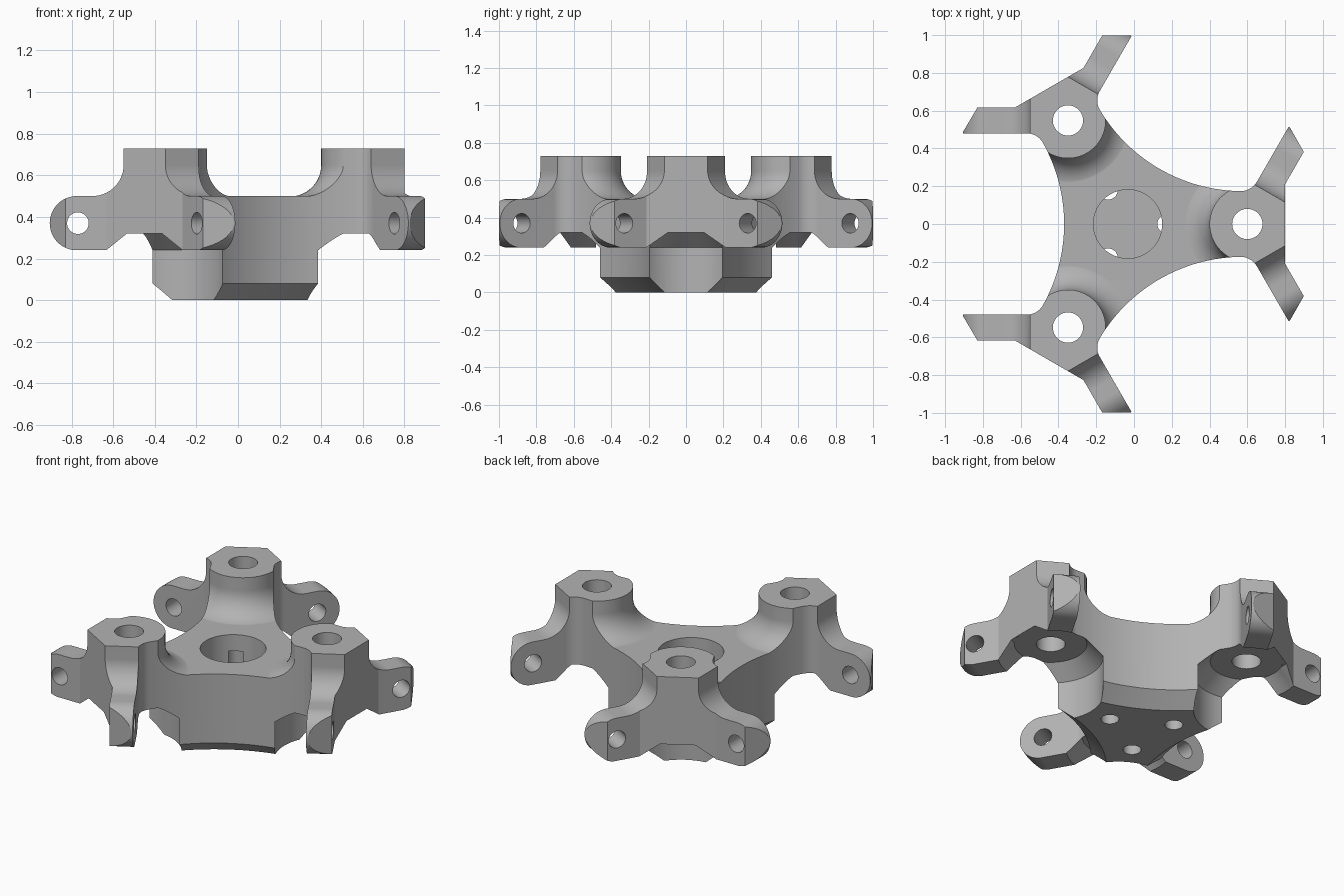
import bpy, bmesh
from math import sin, cos, pi, radians, sqrt, atan2
from mathutils import Matrix, Vector

cube = bpy.data.objects.get("Cube")
if cube:
    bpy.data.objects.remove(cube, do_unlink=True)

grey = bpy.data.materials.new("plain_grey")
grey.use_nodes = True
colour = (0.45, 0.45, 0.45, 1)
grey.diffuse_color = colour
grey.node_tree.nodes["Principled BSDF"].inputs["Base Color"].default_value = colour

BOSS = 0.633          # hub centre to boss axis
SIDE_R = 0.88         # radius of the hollow sides
SIDE_C = 0.337 + SIDE_R
ARM = 0.068           # half thickness of an arm


def loft(name, rings, matrix=Matrix()):
    """Closed solid through rings of equal length."""
    bm = bmesh.new()
    loops = [[bm.verts.new(matrix @ Vector(p)) for p in ring] for ring in rings]
    for low, high in zip(loops, loops[1:]):
        for i in range(len(low)):
            bm.faces.new((low[i - 1], low[i], high[i], high[i - 1]))
    bm.faces.new(loops[0])
    bm.faces.new(loops[-1])
    bmesh.ops.recalc_face_normals(bm, faces=bm.faces)
    mesh = bpy.data.meshes.new(name)
    bm.to_mesh(mesh)
    bm.free()
    mesh.materials.append(grey)
    obj = bpy.data.objects.new(name, mesh)
    bpy.context.collection.objects.link(obj)
    return obj


def prism(name, points, z0, z1, matrix=Matrix()):
    return loft(name, [[(x, y, z) for x, y in points] for z in (z0, z1)], matrix)


def side_prism(name, points, t0, t1, matrix):
    return loft(name, [[(u, t, z) for u, z in points] for t in (t0, t1)], matrix)


def arc(cx, cy, r, a0, a1, n):
    steps = [radians(a0 + (a1 - a0) * i / n) for i in range(n + 1)]
    return [(cx + r * cos(a), cy + r * sin(a)) for a in steps]


def lathe(name, profile, matrix=Matrix(), n=64):
    rings = [[(r * cos(2 * pi * i / n), r * sin(2 * pi * i / n), z)
              for i in range(n)] for r, z in profile]
    return loft(name, rings, matrix)


def combine(target, tool, operation):
    """Apply a boolean and discard the tool."""
    mod = target.modifiers.new("join", 'BOOLEAN')
    mod.object, mod.operation, mod.solver = tool, operation, 'EXACT'
    bpy.context.view_layer.objects.active = target
    bpy.ops.object.modifier_apply(modifier=mod.name)
    bpy.data.objects.remove(tool, do_unlink=True)


def cut(tool):
    combine(hub, tool, 'DIFFERENCE')


def turn(degrees):
    return Matrix.Rotation(radians(degrees), 4, 'Z')


centre = Matrix.Translation((-0.033, 0, 0))
spokes = [centre @ turn(a) for a in (0, 120, 240)]
bosses = [m @ Matrix.Translation((BOSS, 0, 0)) for m in spokes]
mirror = Matrix.Scale(-1, 4, (0, 1, 0))
arms = [b @ flip @ turn(60) for b in bosses for flip in (Matrix(), mirror)]

# Plan outline: one bay between two bosses, repeated three times
bn, bm_ = BOSS / 2, -BOSS * sqrt(3) / 2
fillet = 0.1
inner = bm_ + ARM
fm = inner + fillet
fn = SIDE_C - sqrt((SIDE_R - fillet) ** 2 - fm ** 2)
spread = atan2(-fm, SIDE_C - fn) * 180 / pi
half = [(bn + 0.282, bm_ - ARM), (bn + 0.48, bm_ - ARM), (bn + 0.56, inner)]
half += arc(fn, fm, fillet, -90, -180 + spread, 10)
hollow = arc(SIDE_C, 0, SIDE_R, 180 + spread, 180 - spread, 32)[1:-1]
bay = half + hollow + [(x, -y) for x, y in reversed(half)]
outline = []
for a in (60, 180, 300):
    outline += [(turn(a) @ Vector((x, y, 0))).to_2d() for x, y in bay]
hub = prism("hub_body", outline, 0, 0.73, centre)

# Height envelope: flat deck, flared boss columns, arm roots
wedge = [(-0.065, 0.0375), (0.285, 0.644), (0.6, 0.644),
         (0.6, -0.644), (0.285, -0.644), (-0.065, -0.0375)]
envelope = lathe("deck", [(1.4, -0.1), (1.4, 0.5)])
flare = [(0.352, 0.4)] + arc(0.352, 0.65, 0.152, 270, 180, 14) + [(0.2, 0.8)]
for b in bosses:
    combine(envelope, lathe("boss_flare", flare, b), 'UNION')
    combine(envelope, prism("arm_roots", wedge, 0.3, 0.82, b), 'UNION')
combine(hub, envelope, 'INTERSECT')

# Arms: swept top, rounded tip, sloped underside and cross hole
top_cut = [(0.2, 0.9)] + arc(0.35, 0.6505, 0.15, 180, 270, 14)
top_cut += arc(0.425, 0.37, 0.1305, 90, -90, 24) + [(0.425, 0.1), (0.8, 0.1), (0.8, 0.9)]
slope = [(0, 0.1), (0, 0.3195), (0.185, 0.3195), (0.29, 0.235), (0.29, 0.1)]
for b in bosses:
    cut(lathe("foot_clearance", [(0.29, -0.1), (0.29, 0.24), (0.2, 0.32)], b))
    cut(prism("arm_clearance", wedge, -0.15, 0.24, b))
for a in arms:
    cut(side_prism("arm_top", top_cut, -0.35, 0.08, a))
    cut(side_prism("arm_slope", slope, -0.175, 0.078, a))
    cut(side_prism("arm_hole", arc(0.42, 0.37, 0.052, 0, 350, 35), -0.2, 0.2, a))

# Chamfered hub foot, boss bores, central recess and screw holes
for s, b in zip(spokes, bosses):
    side = s @ turn(60) @ Matrix.Translation((SIDE_C, 0, 0))
    cut(lathe("foot_chamfer", [(0.9925, -0.02), (0.8575, 0.1)], side, 180))
    cut(lathe("boss_bore", [(0.08, -0.2), (0.08, 1)], b, 40))
cut(lathe("recess", [(0.182, 0.2), (0.182, 0.9)], centre))
for s in spokes:
    hole = s @ Matrix.Translation((0.207, 0, 0))
    cut(lathe("screw_hole", [(0.05, -0.2), (0.05, 0.4)], hole, 32))

# Smooth curves with crisp edges
bpy.ops.object.select_all(action='DESELECT')
hub.select_set(True)
bpy.context.view_layer.objects.active = hub
bpy.ops.object.shade_smooth_by_angle(angle=radians(25))
weighted = hub.modifiers.new("even_shading", 'WEIGHTED_NORMAL')
weighted.keep_sharp = True
